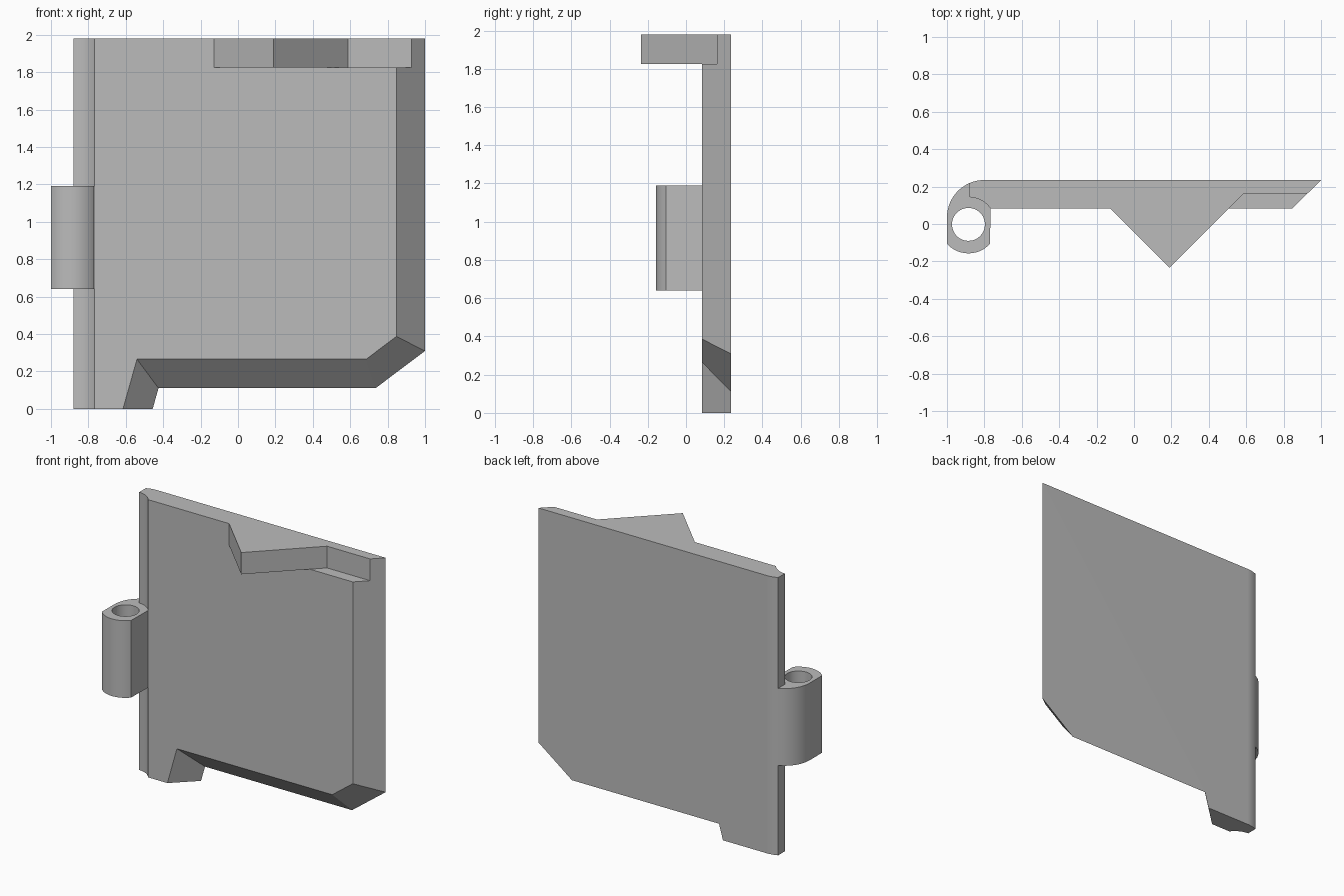
import bpy, bmesh
from math import sin, cos, radians, degrees, atan2, sqrt

cube = bpy.data.objects.get("Cube")
if cube:
    bpy.data.objects.remove(cube, do_unlink=True)

grey = bpy.data.materials.new("plain grey")
grey.use_nodes = True
colour = (0.5, 0.5, 0.5, 1)
grey.diffuse_color = colour
grey.node_tree.nodes["Principled BSDF"].inputs["Base Color"].default_value = colour

HEIGHT, FRONT, BACK = 1.98, 0.083, 0.235
LEDGE = 1.825                       # underside of the top catch
PIN = (-0.885, -0.002)              # hinge axis


def loft(name, ring_a, ring_b):
    """Solid between two matching rings of 3D points."""
    bm = bmesh.new()
    a = [bm.verts.new(p) for p in ring_a]
    b = [bm.verts.new(p) for p in ring_b]
    bm.faces.new(a)
    bm.faces.new(b)
    for i in range(len(a)):
        j = (i + 1) % len(a)
        bm.faces.new((a[i], a[j], b[j], b[i]))
    bmesh.ops.recalc_face_normals(bm, faces=bm.faces)
    mesh = bpy.data.meshes.new(name)
    bm.to_mesh(mesh)
    bm.free()
    mesh.materials.append(grey)
    obj = bpy.data.objects.new(name, mesh)
    bpy.context.collection.objects.link(obj)
    return obj


def prism(name, outline, z0, z1):
    return loft(name, [(x, y, z0) for x, y in outline], [(x, y, z1) for x, y in outline])


def arc(centre, r, start, end, n=14):
    steps = [radians(start + (end - start) * i / n) for i in range(n + 1)]
    return [(centre[0] + r * cos(t), centre[1] + r * sin(t)) for t in steps]


def combine(obj, tool, operation):
    mod = obj.modifiers.new(operation.title(), "BOOLEAN")
    mod.operation, mod.object, mod.solver = operation, tool, "EXACT"
    bpy.context.view_layer.objects.active = obj
    bpy.ops.object.modifier_apply(modifier=mod.name)
    bpy.data.objects.remove(tool, do_unlink=True)


# Rounded outer corner and the hollow that clears the hinge pin
corner, radius = (-0.8, 0.035), 0.2
split_x, edge_x = -0.88, -0.767
split_angle = degrees(atan2(sqrt(radius**2 - (split_x - corner[0])**2), split_x - corner[0]))
hollow_r = sqrt((edge_x - PIN[0])**2 + (FRONT - PIN[1])**2)
hollow = arc(PIN, hollow_r, 88, degrees(atan2(FRONT - PIN[1], edge_x - PIN[0])))

# Door panel with a slanted free edge
panel = prism("door_panel", hollow + [(0.847, FRONT), (1, BACK)]
              + arc(corner, radius, 90, split_angle), 0, HEIGHT)

# Slanted lower edge, leaving a foot near the hinge
front_edge = [(-0.671, -0.2), (-0.54, 0.265), (0.685, 0.265), (1.3, 0.726), (1.3, -0.2)]
back_edge = [(-0.511, -0.2), (-0.425, 0.11), (0.735, 0.11), (1.3, 0.534), (1.3, -0.2)]


def slanted_ring(t):
    return [(a + (c - a) * t, FRONT + (BACK - FRONT) * t, b + (d - b) * t)
            for (a, b), (c, d) in zip(front_edge, back_edge)]


combine(panel, loft("lower_cutter", slanted_ring(-0.5), slanted_ring(1.5)), "DIFFERENCE")

# Recess at the top, then the pointed catch
recess = [(0.2, -0.1), (1.2, -0.1), (1.2, 0.163), (0.2, 0.163)]
combine(panel, prism("recess_cutter", recess, LEDGE, HEIGHT + 0.2), "DIFFERENCE")
catch = [(0.19, -0.235), (0.62, 0.195), (-0.24, 0.195)]
combine(panel, prism("catch", catch, LEDGE, HEIGHT), "UNION")

# Hinge knuckle with a pin hole
knuckle = prism("hinge_knuckle", arc(corner, radius, 180, split_angle) + hollow
                + arc(PIN, 0.155, -42, -138), 0.64, 1.19)
combine(knuckle, prism("pin_hole_cutter", arc(PIN, 0.088, 0, 352.5, 47), 0.5, 1.4), "DIFFERENCE")

for obj in (panel, knuckle):
    bpy.ops.object.select_all(action="DESELECT")
    obj.select_set(True)
    bpy.context.view_layer.objects.active = obj
    bpy.ops.object.shade_smooth_by_angle(angle=radians(25))
